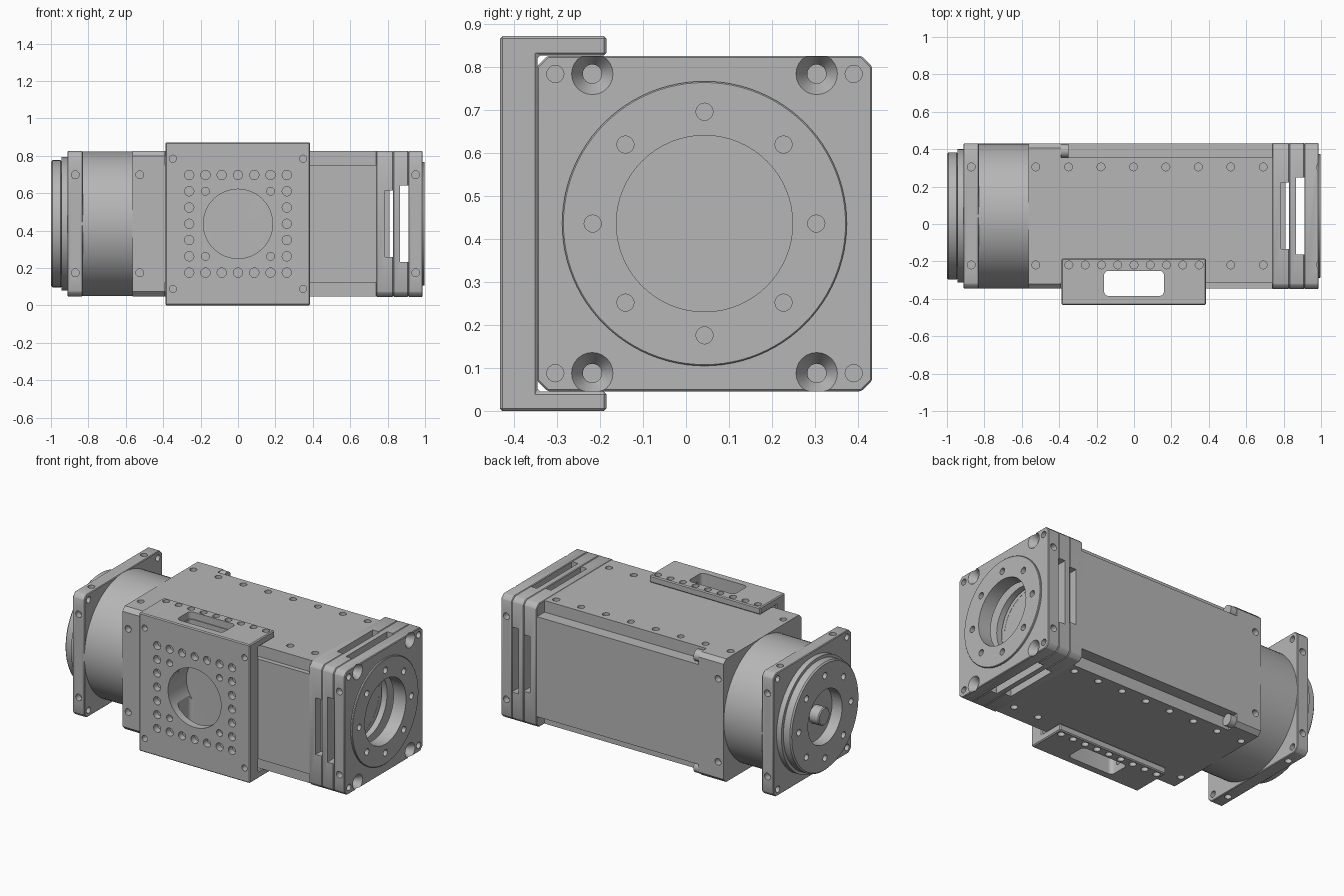
import bpy, bmesh, math

if "Cube" in bpy.data.objects:
    bpy.data.objects.remove(bpy.data.objects["Cube"])

CY, CZ, H = 0.043, 0.436, 0.388   # main axis and half width of the housing
X, Y, Z = 0, 1, 2

metal = bpy.data.materials.new("machined grey")
metal.use_nodes = True
GREY = (0.47, 0.47, 0.47, 1)
metal.diffuse_color = GREY
metal.node_tree.nodes["Principled BSDF"].inputs["Base Color"].default_value = GREY


def circle(u, v, r, n=24):
    return [(u + r * math.cos(2 * math.pi * i / n), v + r * math.sin(2 * math.pi * i / n)) for i in range(n)]


def rect(u0, u1, v0, v1):
    return [(u0, v0), (u1, v0), (u1, v1), (u0, v1)]


def rounded(u0, u1, v0, v1, r, n=6):
    pts = []
    for k, (u, v) in enumerate([(u1 - r, v1 - r), (u0 + r, v1 - r), (u0 + r, v0 + r), (u1 - r, v0 + r)]):
        for i in range(n + 1):
            a = math.pi / 2 * (k + i / n)
            pts.append((u + r * math.cos(a), v + r * math.sin(a)))
    return pts


def chamfered(h, c):
    k = h - c
    return [(CY + u, CZ + v) for u, v in
            [(h, -k), (h, k), (k, h), (-k, h), (-h, k), (-h, -k), (-k, -h), (k, -h)]]


def solid(axis, a, b, pts, pts_b=None):
    """Closed solid between two matching outlines along one axis."""
    def place(t, p):
        return ((t, p[0], p[1]), (p[0], t, p[1]), (p[0], p[1], t))[axis]
    return [place(a, p) for p in pts], [place(b, p) for p in (pts_b or pts)]


def mesh_of(solids):
    bm = bmesh.new()
    for low, high in solids:
        lo, hi = [bm.verts.new(p) for p in low], [bm.verts.new(p) for p in high]
        n = len(lo)
        bm.faces.new(lo)
        bm.faces.new(hi)
        for i in range(n):
            bm.faces.new((lo[i], lo[(i + 1) % n], hi[(i + 1) % n], hi[i]))
    bmesh.ops.recalc_face_normals(bm, faces=bm.faces)
    me = bpy.data.meshes.new("part")
    bm.to_mesh(me)
    bm.free()
    return me


def part(name, solids, cuts=(), bevel=0.0):
    ob = bpy.data.objects.new(name, mesh_of(solids))
    bpy.context.collection.objects.link(ob)
    if bevel:
        m = ob.modifiers.new("edge", "BEVEL")
        m.width, m.segments, m.limit_method = bevel, 1, "ANGLE"
        m.angle_limit = math.radians(40)
    if cuts:
        cutter = bpy.data.objects.new("cutter", mesh_of(cuts))
        bpy.context.collection.objects.link(cutter)
        cutter.hide_render = True
        m = ob.modifiers.new("cut", "BOOLEAN")
        m.operation, m.object, m.solver, m.use_self = "DIFFERENCE", cutter, "EXACT", True
    dg = bpy.context.evaluated_depsgraph_get()
    me = bpy.data.meshes.new_from_object(ob.evaluated_get(dg))
    ob.modifiers.clear()
    ob.data = me
    if cuts:
        bpy.data.objects.remove(cutter)
    me.materials.clear()
    me.materials.append(metal)
    for p in me.polygons:
        p.material_index, p.use_smooth = 0, True
    me.set_sharp_from_angle(angle=math.radians(30))
    return ob


def corners(du, dv):
    return [(CY + s * du, CZ + t * dv) for s in (-1, 1) for t in (-1, 1)]


def bolt_ring(a, b, r=0.26):
    return [solid(X, a, b, circle(u, v, 0.02, 16)) for u, v in circle(CY, CZ, r, 8)]


def side_holes(x, vertical=True):
    """Blind holes on the four long sides at one station."""
    out = []
    for s in (-1, 1):
        for k in (-0.262, 0.262):
            out.append(solid(Y, CY + s * (H - 0.04), CY + s * (H + 0.05), circle(x, CZ + k, 0.021, 16)))
            if vertical:
                out.append(solid(Z, CZ + s * (H - 0.04), CZ + s * (H + 0.05), circle(x, CY + k, 0.021, 16)))
    return out


# Main housing with corner notches, screw holes and the slot behind the window
cuts = side_holes(-0.525)
for s in (-1, 1):
    z0, z1 = sorted((CZ + s * 0.315, CZ + s * 0.5))
    cuts.append(solid(X, -0.39, 0.76, rect(0.355, 0.5, z0, z1)))
    cuts.append(solid(X, -0.39, 0.76, rect(-0.5, CY - H + 0.03, z0, z1)))
    for k in (-0.262, 0.262):
        for i in range(7):
            cuts.append(solid(Z, CZ + s * (H - 0.04), CZ + s * (H + 0.05),
                              circle(-0.35 + 0.1735 * i, CY + k, 0.021, 16)))
WINDOW = rounded(-0.16, 0.16, -0.385, -0.25, 0.025)
cuts.append(solid(Z, -0.1, 1.0, WINDOW))
cuts.append(solid(Y, -0.5, -0.25, circle(0, CZ, 0.185, 64)))
part("main_housing", [solid(X, -0.565, 0.74, chamfered(H, 0.025))], cuts)

# Stop screws at the ends of the rear notches
for s, side in ((1, "upper"), (-1, "lower")):
    part(side + "_stop_screw", [solid(X, -0.40, -0.35, circle(0.391, CZ + s * 0.351, 0.036))])

# Round motor body, flange and stepped output boss
part("motor_cylinder", [solid(X, -0.84, -0.56, circle(CY, CZ, H - 0.001, 96))])
cuts = side_holes(-0.87)
for u, v in corners(0.345, 0.348):
    cuts.append(solid(X, -1.0, -0.7, circle(u, v, 0.02, 16)))
part("motor_flange", [solid(X, -0.912, -0.83, chamfered(H, 0.025))], cuts, 0.004)
BORE = solid(X, -1.1, -0.93, circle(CY, CZ, 0.17, 48))
part("boss_step", [solid(X, -0.945, -0.90, circle(CY, CZ, 0.357, 96))], [BORE])
part("boss_face", [solid(X, -1.0, -0.94, circle(CY, CZ, 0.34, 96))],
     [BORE] + bolt_ring(-1.05, -0.96), 0.008)
part("drive_shaft", [solid(X, -0.995, -0.91, circle(CY, CZ, 0.056, 32))], bevel=0.006)


# End plates with side slots and a common bore
def slots(x0, x1, half, depth=None):
    out = []
    for axis, c, other in ((Y, CY, CZ), (Z, CZ, CY)):
        shape = rect(x0, x1, other - half, other + half)
        if depth:
            out += [solid(axis, c + s * (H - depth), c + s * (H + 0.1), shape) for s in (-1, 1)]
        else:
            out.append(solid(axis, c - 0.5, c + 0.5, shape))
    return out


bore = solid(X, 0.81, 1.1, circle(CY, CZ, 0.205, 64))
part("inner_end_plate", [solid(X, 0.738, 0.829, chamfered(H + 0.002, 0.025))],
     slots(0.811, 0.85, 0.178) + slots(0.785, 0.812, 0.178, 0.05) + [bore], 0.004)
part("middle_end_plate", [solid(X, 0.829, 0.911, chamfered(H + 0.002, 0.025))],
     slots(0.866, 0.93, 0.205) + [bore], 0.004)
cuts = side_holes(0.95, False) + [bore]
for u, v in corners(0.347, 0.348):
    cuts.append(solid(X, 0.93, 1.05, circle(u, v, 0.02, 16)))
for u, v in corners(0.261, 0.348):
    cuts.append(solid(X, 0.945, 0.99, circle(u, v, 0.022), circle(u, v, 0.05)))
    cuts.append(solid(X, 0.92, 0.95, circle(u, v, 0.022)))
part("outer_end_plate", [solid(X, 0.911, 0.987, chamfered(H + 0.002, 0.025))],
     cuts + bolt_ring(0.95, 1.05), 0.004)
part("end_face_ring", [solid(X, 0.98, 0.998, circle(CY, CZ, 0.331, 96))],
     [bore] + bolt_ring(0.95, 1.05), 0.003)

# Sliding carriage bracket wrapped over the front
F, T = -0.433, 2 * CZ
profile = [(F, 0), (-0.185, 0), (-0.185, 0.045), (CY - H, 0.045),
           (CY - H, T - 0.045), (-0.185, T - 0.045), (-0.185, T), (F, T)]
cuts = [solid(Z, -0.1, 1.0, WINDOW), solid(Y, -0.5, -0.25, circle(0, CZ, 0.185, 64))]
P = 0.087
for i in range(-3, 4):
    for j in range(-3, 4):
        edge = max(abs(i), abs(j)) == 3
        if edge or (abs(i) == 2 and abs(j) == 2):
            cuts.append(solid(Y, -0.5, F + 0.04, circle(i * P, CZ + j * P, 0.025 if edge else 0.021, 16)))
for sx in (-1, 1):
    for sz in (-1, 1):
        cuts.append(solid(Y, -0.5, F + 0.04, circle(sx * 0.348, CZ + sz * 0.348, 0.019, 16)))
for i in range(-4, 5):
    for z0, z1 in ((-0.05, 0.03), (T - 0.03, T + 0.05)):
        cuts.append(solid(Z, z0, z1, circle(i * P, CY - 0.262, 0.021, 16)))
part("carriage_bracket", [solid(X, -0.388, 0.385, profile)], cuts, 0.006)
